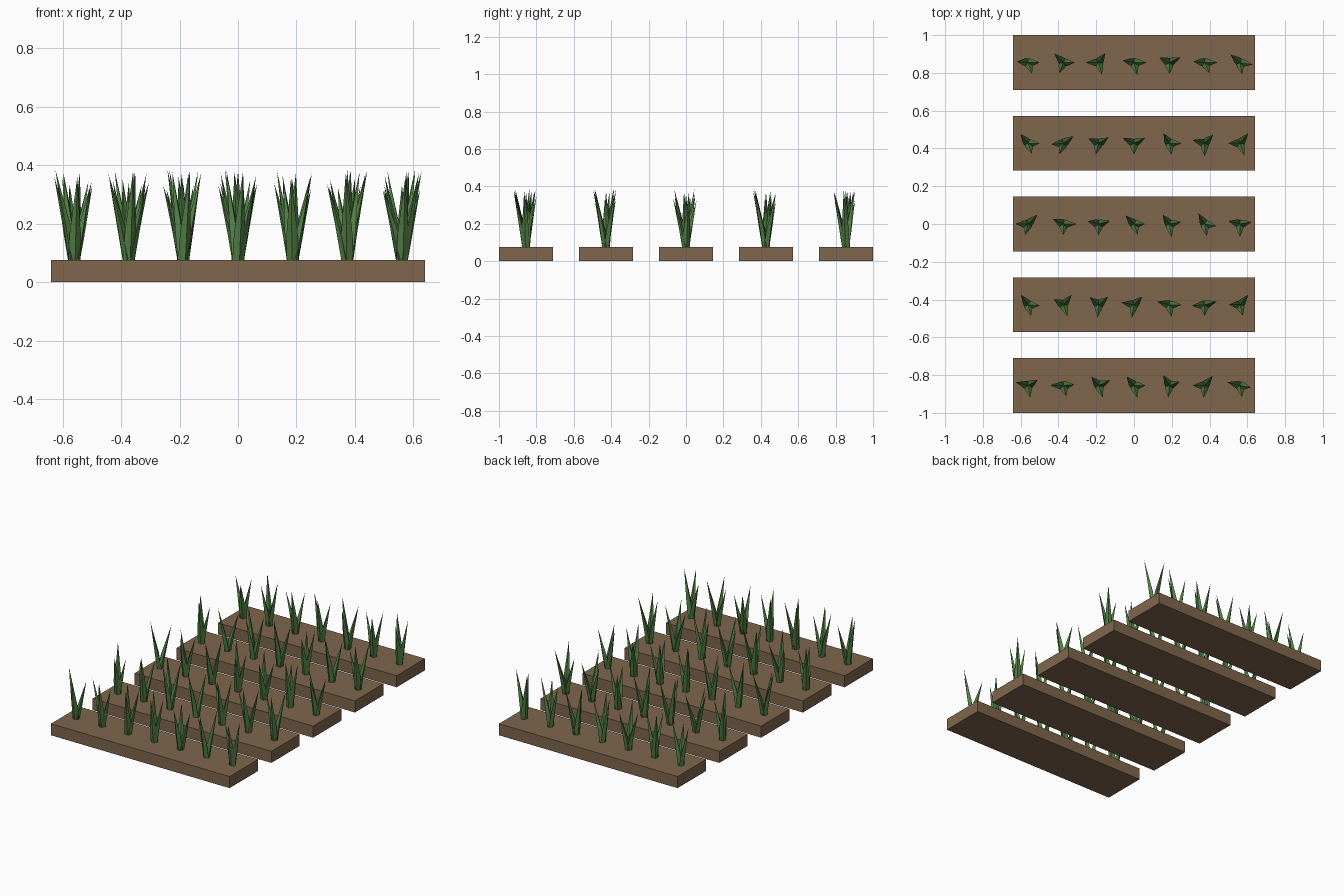
import bpy, bmesh, math, random
from mathutils import Vector

if "Cube" in bpy.data.objects:
    bpy.data.objects.remove(bpy.data.objects["Cube"])

random.seed(4)

def material(name, rgb):
    m = bpy.data.materials.new(name)
    m.diffuse_color = (*rgb, 1)
    m.use_nodes = True
    m.node_tree.nodes["Principled BSDF"].inputs["Base Color"].default_value = m.diffuse_color
    return m

soil = material("brown soil", (0.215, 0.135, 0.073))
leaf = material("leaf green", (0.085, 0.215, 0.06))

BED_H = 0.075
ROW = 0.4275      # spacing between beds
STEP = 0.187      # spacing between plants

def finish(bm, name, mat):
    bmesh.ops.recalc_face_normals(bm, faces=bm.faces)
    me = bpy.data.meshes.new(name)
    bm.to_mesh(me)
    bm.free()
    me.materials.append(mat)
    ob = bpy.data.objects.new(name, me)
    bpy.context.collection.objects.link(ob)
    return ob

def add_blade(bm, x, y, angle, length, reach):
    """Four-sided pointed leaf leaning outward along angle."""
    out = Vector((math.cos(angle), math.sin(angle), 0))
    side = Vector((-out.y, out.x, 0))
    root = Vector((x, y, BED_H))
    rings = []
    for t, shift, w, d in ((-0.01, 0.004, 0.021, 0.016), (0.33, 0.021, 0.019, 0.014)):
        c = root + out * shift + Vector((0, 0, length * t))
        rings.append([bm.verts.new(c + o) for o in
                      (out * d, side * w, -out * d, -side * w)])
    tip = bm.verts.new(root + out * reach + Vector((0, 0, length)))
    bm.faces.new(rings[0])
    for i in range(4):
        j = (i + 1) % 4
        bm.faces.new((rings[0][i], rings[0][j], rings[1][j], rings[1][i]))
        bm.faces.new((rings[1][i], rings[1][j], tip))

# leaf directions in degrees (left, right, front) for each plant, back row first
directions = [
    [(175, 0, 290), (135, 0, 250), (55, 180, 285), (170, 0, 285), (155, 25, 270), (175, 0, 295), (140, -10, 280)],
    [(130, 0, 290), (35, 185, 250), (155, 30, 255), (155, 25, 270), (120, 0, 280), (45, 165, 270), (50, 180, 290)],
    [(45, 180, 255), (155, 0, 270), (165, 15, 270), (135, 0, 290), (125, 10, 280), (120, -10, 280), (165, 10, 270)],
    [(125, -5, 285), (50, 150, 290), (140, 40, 265), (45, 170, 260), (165, 0, 280), (15, 185, 270), (50, 180, 285)],
    [(165, 30, 280), (180, 5, 285), (130, 25, 290), (130, 0, 285), (120, 20, 265), (50, 180, 265), (165, -10, 280)],
]

for r, plants in enumerate(directions):
    y = (2 - r) * ROW
    # raised soil bed
    bm = bmesh.new()
    bmesh.ops.create_cube(bm, size=1)
    for v in bm.verts:
        v.co = Vector((v.co.x * 1.28, y + v.co.y * 0.29, (v.co.z + 0.5) * BED_H))
    finish(bm, f"soil_bed_{r + 1}", soil)
    # row of sprouting plants
    bm = bmesh.new()
    for p, angles in enumerate(plants):
        for a in angles:
            add_blade(bm, (p - 3) * STEP, y, math.radians(a),
                      random.uniform(0.24, 0.312), random.uniform(0.058, 0.07))
    finish(bm, f"plant_row_{r + 1}", leaf)
